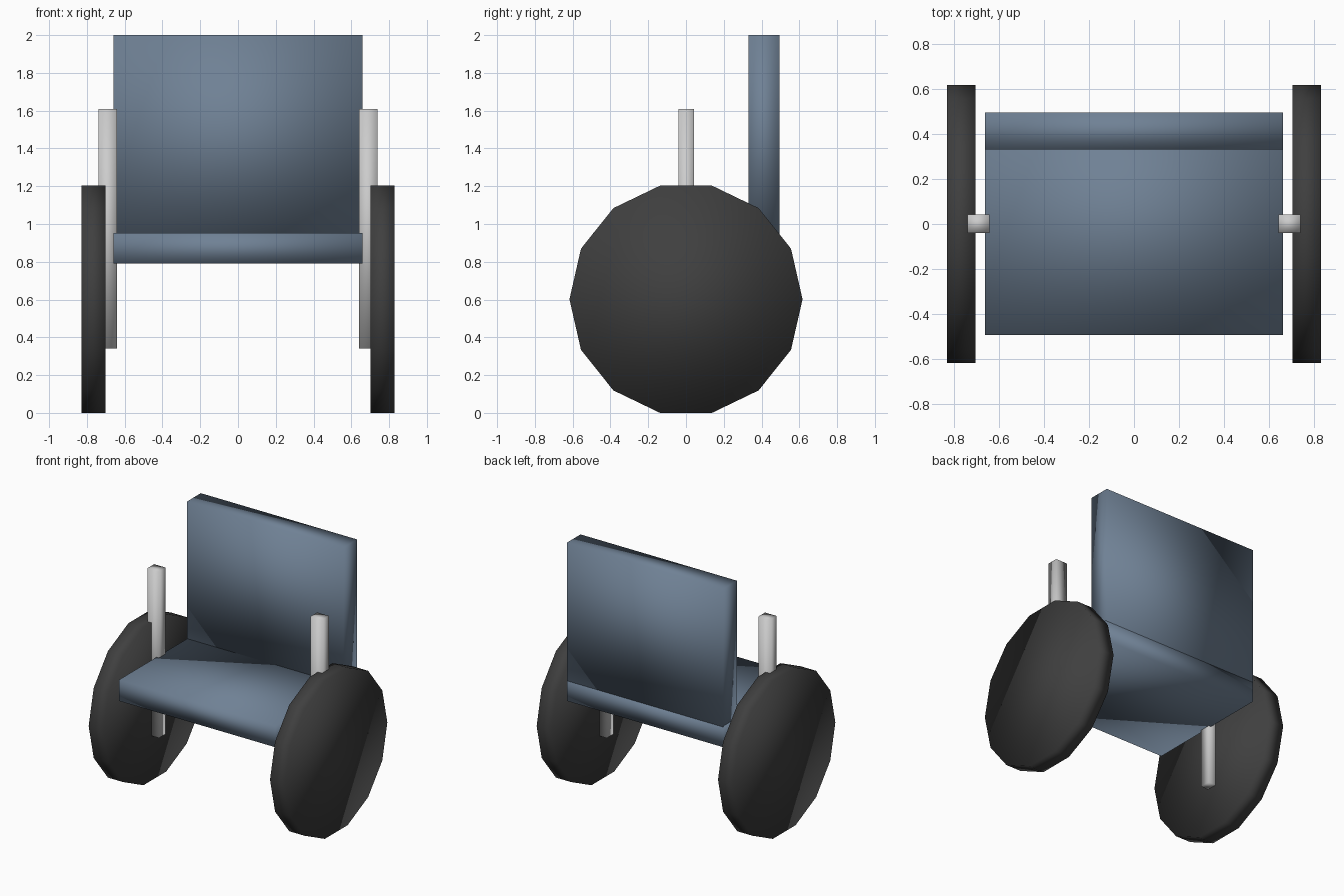
import bpy, math

if "Cube" in bpy.data.objects:
    bpy.data.objects.remove(bpy.data.objects["Cube"])


def material(name, rgb):
    m = bpy.data.materials.new(name)
    m.diffuse_color = (*rgb, 1)
    m.use_nodes = True
    m.node_tree.nodes["Principled BSDF"].inputs["Base Color"].default_value = m.diffuse_color
    return m


BLUE = material("blue_fabric", (0.16, 0.22, 0.30))
BLACK = material("dark_rubber", (0.05, 0.05, 0.05))


def finish(obj, name, mat=None):
    obj.name = name
    for p in obj.data.polygons:
        p.use_smooth = True
    if mat:
        obj.data.materials.append(mat)
    return obj


def box(name, lo, hi, mat=None):
    bpy.ops.mesh.primitive_cube_add(size=1, location=[(a + b) / 2 for a, b in zip(lo, hi)])
    obj = bpy.context.object
    obj.scale = [b - a for a, b in zip(lo, hi)]
    bpy.ops.object.transform_apply(location=False, rotation=False, scale=True)
    return finish(obj, name, mat)


# Seat and upright backrest
box("seat", (-0.66, -0.492, 0.79), (0.66, 0.492, 0.952), BLUE)
box("backrest", (-0.66, 0.33, 0.945), (0.66, 0.494, 2.0), BLUE)

for side, s in (("left", -1), ("right", 1)):
    # Vertical side post
    x0, x1 = sorted((s * 0.64, s * 0.738))
    box(side + "_post", (x0, -0.04, 0.34), (x1, 0.042, 1.61))

    # Solid 14-sided wheel, a flat facet on the ground
    r = 0.617
    bpy.ops.mesh.primitive_cylinder_add(vertices=14, radius=r, depth=0.127,
                                        location=(s * 0.766, 0, r * math.cos(math.pi / 14)),
                                        rotation=(0, math.pi / 2, 0))
    wheel = bpy.context.object
    bpy.ops.object.transform_apply(location=False, rotation=True, scale=False)
    finish(wheel, side + "_wheel", BLACK)
